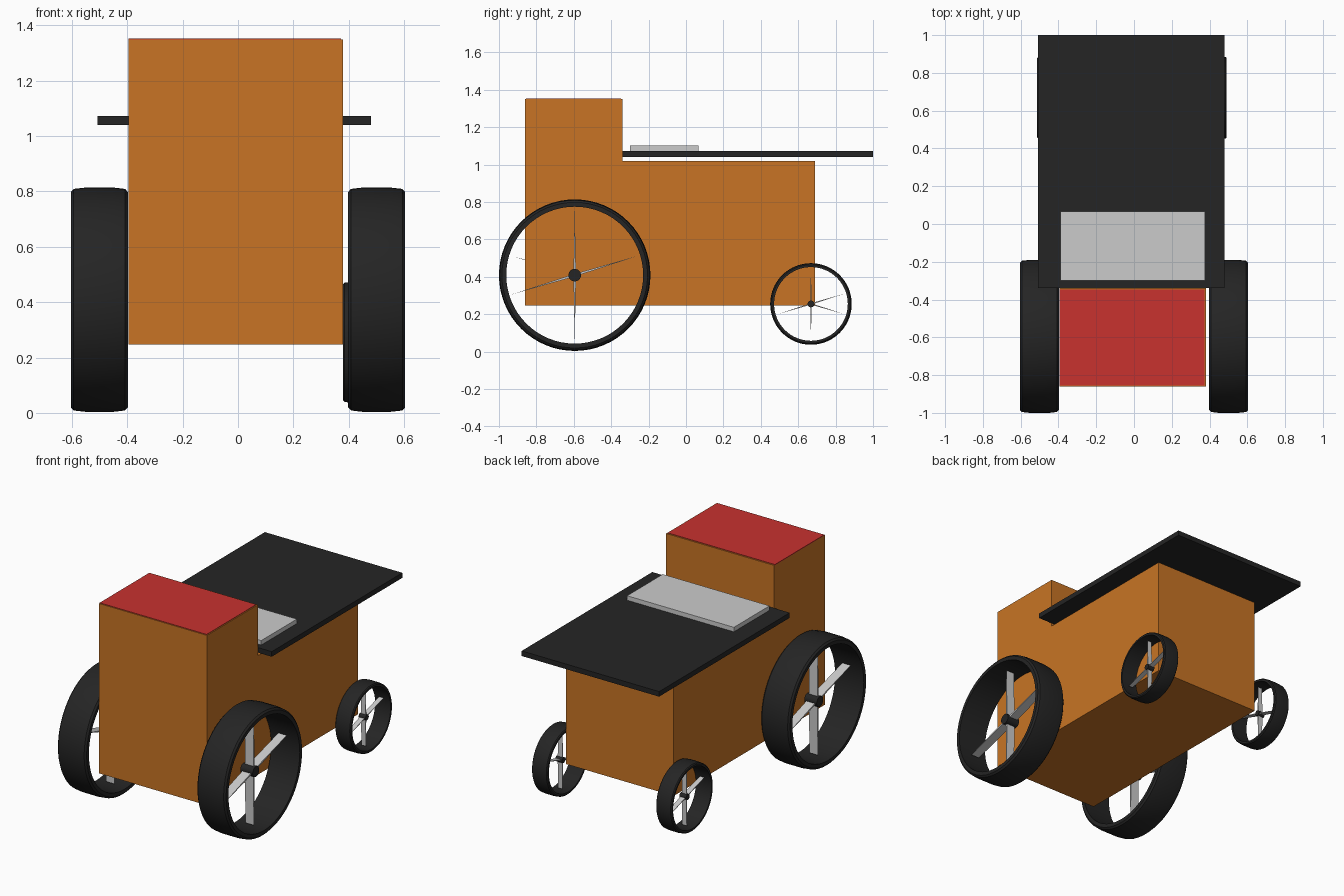
import bpy, bmesh
from math import cos, sin, pi, radians

if "Cube" in bpy.data.objects:
    bpy.data.objects.remove(bpy.data.objects["Cube"])


def material(name, rgb):
    m = bpy.data.materials.new(name)
    m.diffuse_color = (*rgb, 1)
    m.use_nodes = True
    m.node_tree.nodes["Principled BSDF"].inputs["Base Color"].default_value = m.diffuse_color
    return m


ORANGE = material("orange_paint", (0.58, 0.175, 0.018))
RED = material("red_paint", (0.58, 0.032, 0.028))
BLACK = material("black_rubber", (0.018, 0.018, 0.018))


def finish(name, bm, mat=None, smooth=False):
    bmesh.ops.recalc_face_normals(bm, faces=bm.faces)
    mesh = bpy.data.meshes.new(name)
    bm.to_mesh(mesh)
    bm.free()
    ob = bpy.data.objects.new(name, mesh)
    bpy.context.collection.objects.link(ob)
    if mat:
        mesh.materials.append(mat)
    if smooth:
        bpy.ops.object.select_all(action='DESELECT')
        ob.select_set(True)
        bpy.context.view_layer.objects.active = ob
        bpy.ops.object.shade_smooth_by_angle(angle=radians(35))
    return ob


def extrude_profile(name, yz, x0, x1, mat=None):
    """Side profile in the YZ plane, extruded across x."""
    bm = bmesh.new()
    face = bm.faces.new([bm.verts.new((x0, y, z)) for y, z in yz])
    new = bmesh.ops.extrude_face_region(bm, geom=[face])["geom"]
    bmesh.ops.translate(bm, vec=(x1 - x0, 0, 0),
                        verts=[v for v in new if isinstance(v, bmesh.types.BMVert)])
    return finish(name, bm, mat)


def box(name, x0, x1, y0, y1, z0, z1, mat=None):
    return extrude_profile(name, [(y0, z0), (y1, z0), (y1, z1), (y0, z1)], x0, x1, mat)


def lathe(name, profile, centre, mat, steps=64):
    """Closed (x, radius) profile revolved around the x axis."""
    bm = bmesh.new()
    cx, cy, cz = centre
    rings = [[bm.verts.new((cx + x, cy + r * cos(a), cz + r * sin(a))) for x, r in profile]
             for a in (2 * pi * i / steps for i in range(steps))]
    n = len(profile)
    for i in range(steps):
        a, b = rings[i], rings[(i + 1) % steps]
        for j in range(n):
            k = (j + 1) % n
            bm.faces.new((a[j], a[k], b[k], b[j]))
    return finish(name, bm, mat, smooth=True)


def wheel(name, centre, radius, rim, width, side):
    w, t = width / 2, radius - rim
    # tyre band with a slightly crowned tread
    lathe(name + "_tyre", [(-w, rim), (-w, radius - 0.4 * t), (-0.9 * w, radius - 0.12 * t),
                           (-0.5 * w, radius), (0.5 * w, radius), (0.9 * w, radius - 0.12 * t),
                           (w, radius - 0.4 * t), (w, rim)], centre, BLACK)
    # hub
    cx, cy, cz = centre
    bm = bmesh.new()
    hub = radius * 0.083
    ends = [[bm.verts.new((cx + s * radius * 0.11, cy + hub * cos(a), cz + hub * sin(a)))
             for a in (2 * pi * i / 24 for i in range(24))] for s in (-1, 1)]
    for ring in ends:
        bm.faces.new(ring)
    for i in range(24):
        j = (i + 1) % 24
        bm.faces.new((ends[0][i], ends[0][j], ends[1][j], ends[1][i]))
    finish(name + "_hub", bm, BLACK, smooth=True)
    # spoke blades, broad across x and tapering to needle edges at the rim
    length, thick, half = radius * 0.87, radius * 0.017, radius * 0.075
    for label, deg in (("upright", 90), ("slanted", 17)):
        c, s = cos(radians(deg)), sin(radians(deg))
        pts = [(-length, 0), (0, -thick), (length, 0), (0, thick)]
        yz = [(cy + side * (u * c - v * s), cz + u * s + v * c) for u, v in pts]
        extrude_profile(f"{name}_{label}_spoke", yz, cx - half, cx + half)


# stepped body
extrude_profile("body", [(-0.86, 0.247), (0.69, 0.247), (0.69, 1.02), (-0.34, 1.02),
                         (-0.34, 1.35), (-0.86, 1.35)], -0.395, 0.38, ORANGE)
# red cover, dark deck and the pad lying on it
box("cover", -0.395, 0.373, -0.855, -0.348, 1.348, 1.353, RED)
box("deck", -0.507, 0.48, -0.34, 1.0, 1.04, 1.073, BLACK)
box("pad", -0.39, 0.377, -0.30, 0.066, 1.073, 1.102)

# wheels: large pair in front, small pair behind
for label, side in (("right", 1), ("left", -1)):
    wheel("front_wheel_" + label, (side * 0.501, -0.595, 0.409), 0.405, 0.366, 0.206, side)
    wheel("rear_wheel_" + label, (0.435 if side > 0 else -0.457, 0.668, 0.255),
          0.218, 0.197, 0.112, side)
